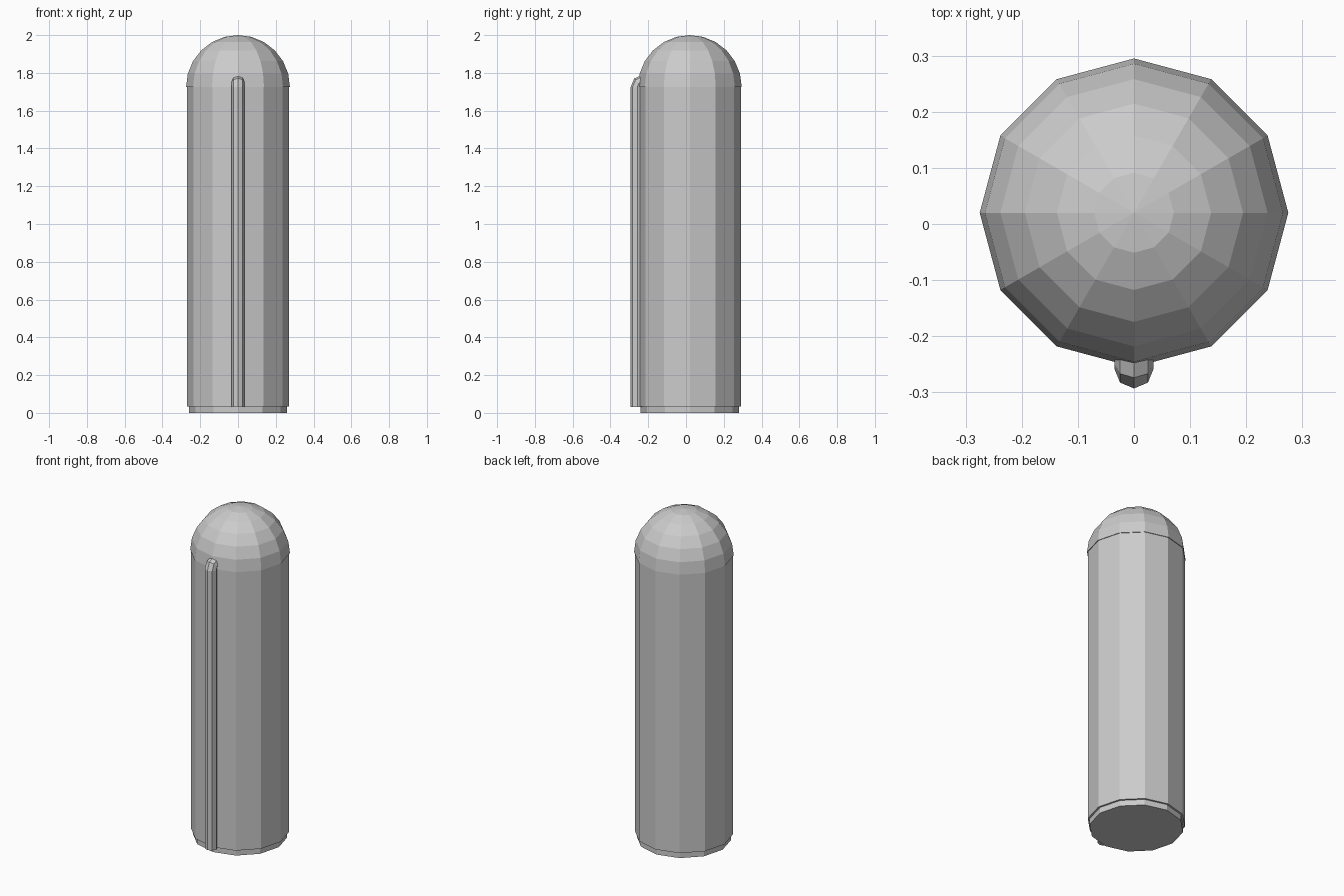
import bpy, bmesh
from math import sin, cos, pi, radians

if "Cube" in bpy.data.objects:
    bpy.data.objects.remove(bpy.data.objects["Cube"])

CY = 0.02      # body axis offset, leaving room for the pipe in front
SPRING = 1.725 # height where the dome starts


def skin(name, rings, cap_start=True, cap_end=True):
    """Bridge a list of point rings into a flat-shaded object; a 1-point ring is a pole."""
    bm = bmesh.new()
    loops = [[bm.verts.new(p) for p in ring] for ring in rings]
    for a, b in zip(loops, loops[1:]):
        n = len(a)
        for i in range(n):
            j = (i + 1) % n
            bm.faces.new((a[i], a[j], b[0]) if len(b) == 1 else (a[i], a[j], b[j], b[i]))
    if cap_start:
        bm.faces.new(loops[0][::-1])
    if cap_end and len(loops[-1]) > 2:
        bm.faces.new(loops[-1])
    bmesh.ops.recalc_face_normals(bm, faces=bm.faces[:])
    me = bpy.data.meshes.new(name)
    bm.to_mesh(me)
    bm.free()
    ob = bpy.data.objects.new(name, me)
    bpy.context.collection.objects.link(ob)
    return ob


def lathe(name, profile, sides=12):
    """Turn (radius, z) points around the body axis."""
    rings = []
    for r, z in profile:
        n = sides if r > 1e-6 else 1
        rings.append([(r * cos(2 * pi * i / sides), CY + r * sin(2 * pi * i / sides), z)
                      for i in range(n)])
    return skin(name, rings)


# Recessed base, main column, and overhanging dome
lathe("base", [(0.26, 0), (0.26, 0.035)])
lathe("column", [(0.271, 0.035), (0.271, SPRING)])
dome = [(0.275 * cos(radians(a)), SPRING + 0.275 * sin(radians(a))) for a in range(0, 91, 15)]
lathe("dome", dome)

# Front pipe: eight-sided tube that bends into the dome at the top
R, BEND, PY = 0.035, 0.03, -0.228
path = [(PY - BEND, 0.032, 0)]
path += [(PY - BEND * cos(radians(a)), SPRING + BEND * sin(radians(a)), a) for a in (0, 45, 90)]
path.append((-0.15, SPRING + BEND, 90))
rings = []
for y, z, tilt in path:
    t = radians(tilt)
    ring = []
    for i in range(8):
        a = 2 * pi * i / 8
        out = R * cos(a)
        ring.append((R * sin(a), y - out * cos(t), z + out * sin(t)))
    rings.append(ring)
skin("front_pipe", rings)
